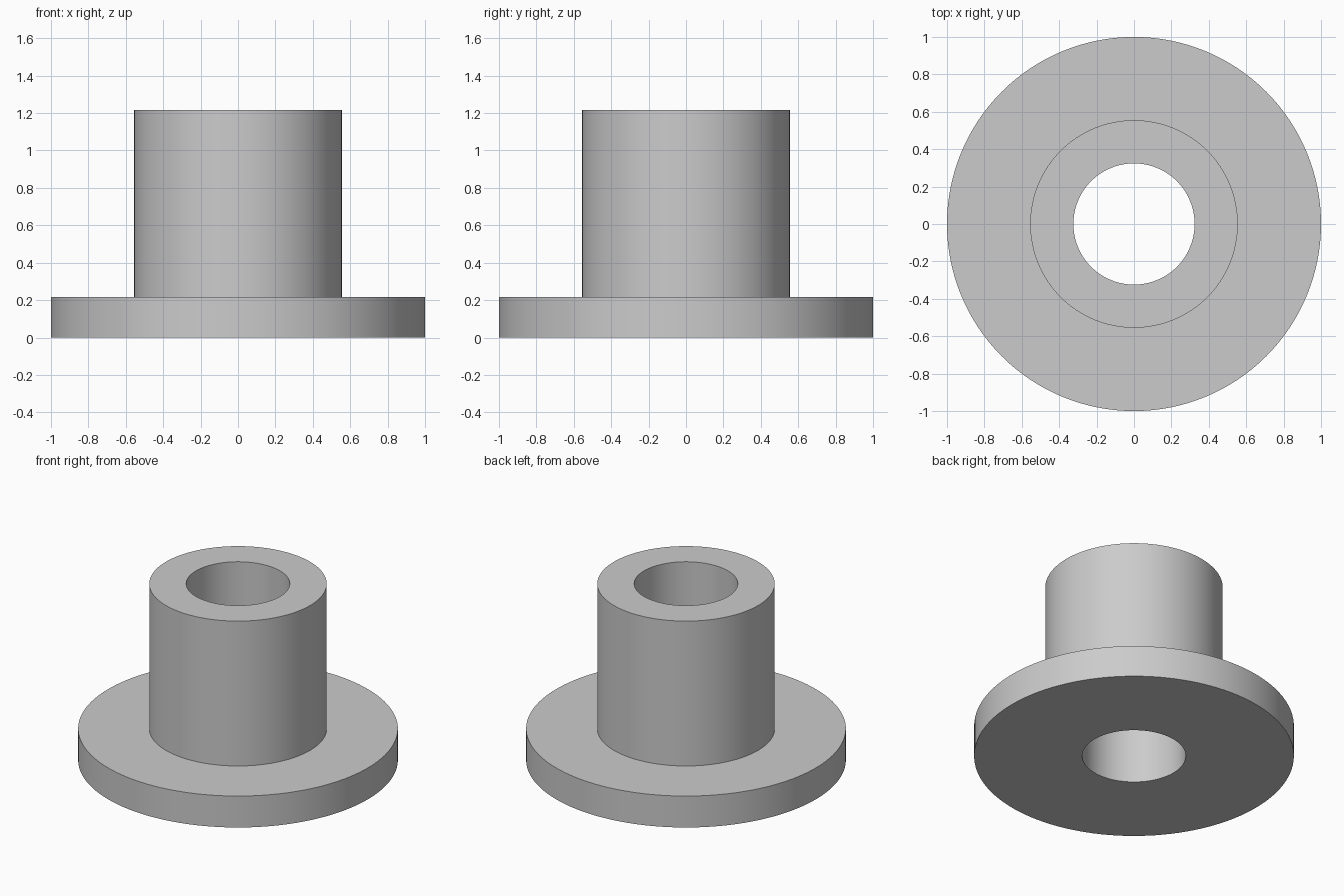
import bpy
import bmesh
from math import cos, sin, tau, radians

cube = bpy.data.objects.get("Cube")
if cube:
    bpy.data.objects.remove(cube, do_unlink=True)

SEGMENTS = 128
FLANGE_R, SLEEVE_R, BORE_R = 1.0, 0.555, 0.324
FLANGE_H, TOTAL_H = 0.217, 1.217

# Plain grey material
grey = bpy.data.materials.new("plain_grey")
grey.use_nodes = True
colour = (0.6, 0.6, 0.6, 1)
grey.diffuse_color = colour
grey.node_tree.nodes["Principled BSDF"].inputs["Base Color"].default_value = colour


def lathe(name, profile):
    """Revolve a closed (radius, height) profile about z."""
    bm = bmesh.new()
    rings = [[bm.verts.new((r * cos(tau * i / SEGMENTS), r * sin(tau * i / SEGMENTS), z))
              for i in range(SEGMENTS)] for r, z in profile]
    for a, b in zip(rings, rings[1:] + rings[:1]):
        for i in range(SEGMENTS):
            j = (i + 1) % SEGMENTS
            bm.faces.new((a[i], a[j], b[j], b[i]))
    bmesh.ops.recalc_face_normals(bm, faces=bm.faces)
    mesh = bpy.data.meshes.new(name)
    bm.to_mesh(mesh)
    bm.free()
    mesh.materials.append(grey)
    obj = bpy.data.objects.new(name, mesh)
    bpy.context.collection.objects.link(obj)
    return obj


# Flanged sleeve with a through bore
bushing = lathe("flanged_bushing", [
    (BORE_R, 0), (FLANGE_R, 0), (FLANGE_R, FLANGE_H),
    (SLEEVE_R, FLANGE_H), (SLEEVE_R, TOTAL_H), (BORE_R, TOTAL_H)])

# Smooth walls, sharp rims
bpy.ops.object.select_all(action="DESELECT")
bushing.select_set(True)
bpy.context.view_layer.objects.active = bushing
bpy.ops.object.shade_smooth_by_angle(angle=radians(30))
